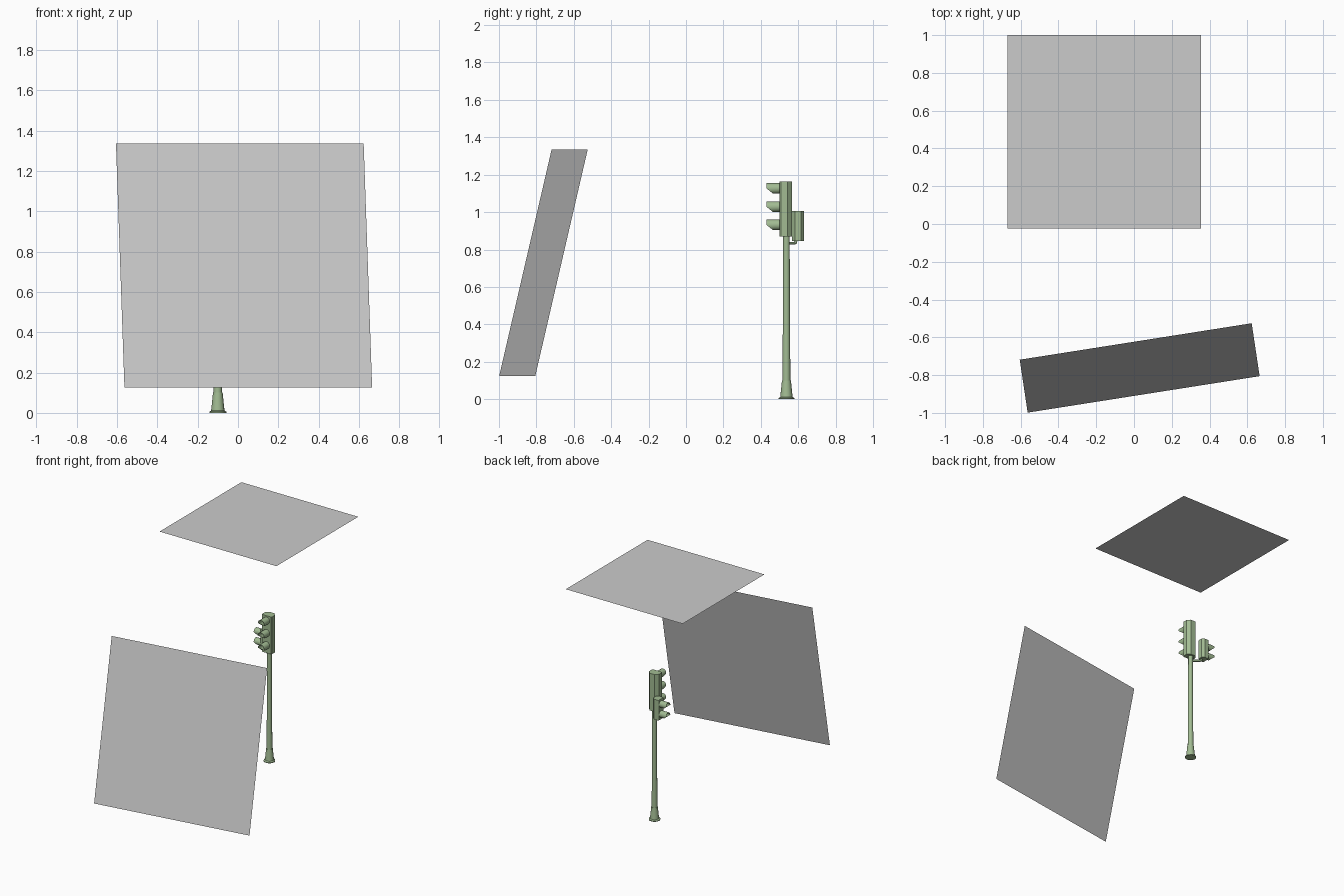
import bpy, bmesh, math
from mathutils import Matrix, Vector

if "Cube" in bpy.data.objects:
    bpy.data.objects.remove(bpy.data.objects["Cube"])

PX, PY = -0.1, 0.537   # pole axis
green = bpy.data.materials.new("green_paint")
green.diffuse_color = (0.36, 0.5, 0.29, 1)
green.use_nodes = True
green.node_tree.nodes["Principled BSDF"].inputs["Base Color"].default_value = green.diffuse_color


def finish(bm, name, mat=green, smooth=False):
    if mat:
        bmesh.ops.recalc_face_normals(bm, faces=bm.faces)
    me = bpy.data.meshes.new(name)
    bm.to_mesh(me)
    bm.free()
    ob = bpy.data.objects.new(name, me)
    bpy.context.collection.objects.link(ob)
    if mat:
        me.materials.append(mat)
    if smooth:
        bpy.ops.object.select_all(action='DESELECT')
        ob.select_set(True)
        bpy.context.view_layer.objects.active = ob
        bpy.ops.object.shade_smooth_by_angle(angle=math.radians(35))
    return ob


def panel(name, centre, u, v):
    """Flat square spanned by edge vectors u and v."""
    bm = bmesh.new()
    c, u, v = Vector(centre), Vector(u) / 2, Vector(v) / 2
    bm.faces.new([bm.verts.new(c + a * u + b * v)
                  for a, b in ((-1, -1), (1, -1), (1, 1), (-1, 1))])
    return finish(bm, name, None)


def lathe(name, profile, n=16):
    """Closed turned shape from (radius, z) pairs."""
    bm = bmesh.new()
    rings = [[bm.verts.new((PX + r * math.cos(2 * math.pi * i / n),
                            PY + r * math.sin(2 * math.pi * i / n), z)) for i in range(n)]
             for r, z in profile]
    for a, b in zip(rings, rings[1:]):
        for i in range(n):
            j = (i + 1) % n
            bm.faces.new((a[i], a[j], b[j], b[i]))
    bm.faces.new(rings[0])
    bm.faces.new(rings[-1])
    return finish(bm, name, smooth=True)


def signal_head(name, w, d, z0, z1, lamps, r, reach, place):
    """Housing with bevelled back, plus a lens and hood per lamp; front is local y = 0."""
    bm = bmesh.new()
    h = w / 2
    half = [(h * 0.88, 0), (h, d * 0.1), (h, d * 0.65), (h * 0.5, d)]
    outline = half + [(-x, y) for x, y in reversed(half)]
    base = bm.faces.new([bm.verts.new((x, y, z0)) for x, y in outline])
    top = bmesh.ops.extrude_face_region(bm, geom=[base])["geom"]
    bmesh.ops.translate(bm, vec=(0, 0, z1 - z0),
                        verts=[g for g in top if isinstance(g, bmesh.types.BMVert)])
    finish(bm, name + "_housing").matrix_world = place

    n = 16
    for k, zc in enumerate(lamps):
        # round lens
        bm = bmesh.new()
        bmesh.ops.create_cone(bm, cap_ends=True, segments=n, radius1=r * 0.92, radius2=r * 0.8,
                              depth=0.008, matrix=Matrix.Translation((0, -0.003, zc))
                              @ Matrix.Rotation(math.pi / 2, 4, 'X'))
        finish(bm, f"{name}_lens_{k}").matrix_world = place
        # hood: tube cut back along its lower half
        bm = bmesh.new()
        tube = []
        for y_of, rr in ((0, r), (1, r), (1, r - 0.003), (0, r - 0.003)):
            ring = []
            for i in range(n):
                a = 2 * math.pi * i / n
                length = reach * (1 + 0.5 * min(0, math.sin(a)))
                ring.append(bm.verts.new((rr * math.cos(a), -length * y_of, zc + rr * math.sin(a))))
            tube.append(ring)
        for m in range(4):
            a, b = tube[m], tube[(m + 1) % 4]
            for i in range(n):
                j = (i + 1) % n
                bm.faces.new((a[i], a[j], b[j], b[i]))
        finish(bm, f"{name}_hood_{k}", smooth=True).matrix_world = place


# two flat panels
panel("overhead_panel", (-0.158, 0.4875, 1.88), (1.025, 0, 0), (0, 1.025, 0))
panel("leaning_panel", (0.03, -0.762, 0.73), (1.228, 0.193, 0), (-0.042, 0.28, 1.21))

# pole with flared foot
lathe("base_foot", [(0.042, 0), (0.042, 0.006), (0.033, 0.012), (0.024, 0.1), (0.019, 0.1)])
lathe("pole", [(0.021, 0.09), (0.017, 0.89)])

# three lamp head facing front
signal_head("main_signal", 0.088, 0.067, 0.87, 1.165, (0.932, 1.029, 1.127), 0.028, 0.07,
            Matrix.Translation((PX, 0.5, 0)))

# two lamp head facing left
signal_head("side_signal", 0.065, 0.058, 0.845, 1.005, (0.887, 0.966), 0.026, 0.063,
            Matrix.Translation((PX - 0.1, 0.598, 0)) @ Matrix.Rotation(-math.pi / 2, 4, 'Z'))

# bent bracket from the pole to the side head
curve = bpy.data.curves.new("bracket", 'CURVE')
curve.dimensions = '3D'
curve.bevel_depth = 0.008
curve.bevel_resolution = 1
spline = curve.splines.new('POLY')
path = [(PX, PY, 0.834), (PX - 0.055, 0.58, 0.834), (PX - 0.063, 0.587, 0.838), (PX - 0.065, 0.589, 0.855)]
spline.points.add(len(path) - 1)
for p, co in zip(spline.points, path):
    p.co = (*co, 1)
curve.use_fill_caps = True
curve.materials.append(green)
bpy.context.collection.objects.link(bpy.data.objects.new("bracket", curve))
